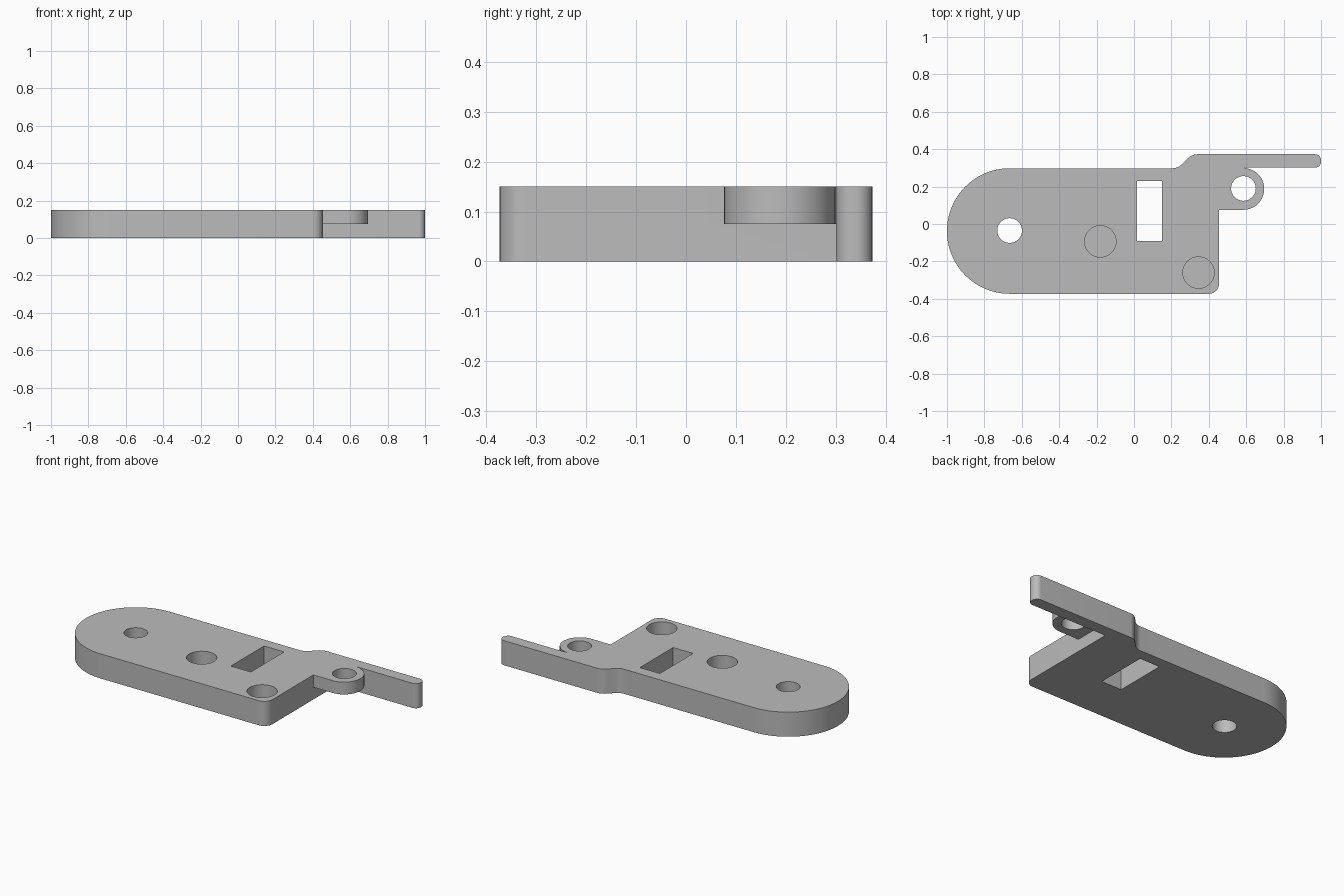
import bpy, bmesh, math
from mathutils import Vector

cube = bpy.data.objects.get("Cube")
if cube:
    bpy.data.objects.remove(cube, do_unlink=True)

THICK = 0.15
LUG_BASE = 0.075
POCKET_FLOOR = 0.04

grey = bpy.data.materials.new("plain grey")
grey.use_nodes = True
COLOUR = (0.5, 0.5, 0.5, 1)
grey.diffuse_color = COLOUR
grey.node_tree.nodes["Principled BSDF"].inputs["Base Color"].default_value = COLOUR


def rounded(corners):
    """Outline from (x, y, radius) corners, each replaced by a tangent arc."""
    out = []
    for i, (x, y, r) in enumerate(corners):
        p = Vector((x, y))
        if r == 0:
            out.append(p)
            continue
        a = (Vector(corners[i - 1][:2]) - p).normalized()
        b = (Vector(corners[(i + 1) % len(corners)][:2]) - p).normalized()
        half = a.angle(b) / 2
        centre = p + (a + b).normalized() * (r / math.sin(half))
        start = p + a * (r / math.tan(half)) - centre
        end = p + b * (r / math.tan(half)) - centre
        sweep = math.atan2(start.x * end.y - start.y * end.x, start.dot(end))
        steps = max(6, round(abs(sweep) * (24 if r > 0.2 else 12)))
        for k in range(steps + 1):
            t = sweep * k / steps
            c, s = math.cos(t), math.sin(t)
            out.append(centre + Vector((start.x * c - start.y * s,
                                        start.x * s + start.y * c)))
    return out


def circle(x, y, r, n=64):
    return [Vector((x + r * math.cos(math.tau * k / n),
                    y + r * math.sin(math.tau * k / n))) for k in range(n)]


def prism(name, outline, z0, z1):
    bm = bmesh.new()
    face = bm.faces.new([bm.verts.new((p.x, p.y, z0)) for p in outline])
    top = bmesh.ops.extrude_face_region(bm, geom=[face])["geom"]
    verts = [v for v in top if isinstance(v, bmesh.types.BMVert)]
    bmesh.ops.translate(bm, verts=verts, vec=(0, 0, z1 - z0))
    bmesh.ops.remove_doubles(bm, verts=bm.verts, dist=1e-5)
    bmesh.ops.recalc_face_normals(bm, faces=bm.faces)
    mesh = bpy.data.meshes.new(name)
    bm.to_mesh(mesh)
    bm.free()
    mesh.materials.append(grey)
    obj = bpy.data.objects.new(name, mesh)
    bpy.context.collection.objects.link(obj)
    return obj


def combine(target, tool, operation):
    bpy.context.view_layer.objects.active = target
    mod = target.modifiers.new(operation.lower(), "BOOLEAN")
    mod.operation, mod.solver, mod.object = operation, "EXACT", tool
    bpy.ops.object.modifier_apply(modifier=mod.name)
    bpy.data.objects.remove(tool, do_unlink=True)


# Plate with round end, stepped back edge and thin arm
plate = prism("latch_plate", rounded([
    (-1, -0.373, 0.3354), (0.455, -0.373, 0.055), (0.455, 0.301, 0),
    (1, 0.301, 0.033), (1, 0.373, 0.033), (0.31, 0.373, 0.07),
    (0.235, 0.298, 0.07), (-1, 0.298, 0.3354)]), 0, THICK)

# Half-height lug under the arm
lug = prism("lug", rounded([
    (0.40, 0.076, 0), (0.696, 0.076, 0.111), (0.696, 0.299, 0.111),
    (0.59, 0.299, 0), (0.59, 0.33, 0), (0.40, 0.33, 0)]), LUG_BASE, THICK)
combine(plate, lug, "UNION")

# Through holes, blind pockets and slot
for x, y, r, floor in [(-0.665, -0.035, 0.066, -0.1), (0.585, 0.19, 0.066, -0.1),
                       (-0.18, -0.093, 0.084, POCKET_FLOOR),
                       (0.345, -0.26, 0.084, POCKET_FLOOR)]:
    combine(plate, prism("hole_cutter", circle(x, y, r), floor, 0.3), "DIFFERENCE")
slot = rounded([(0.015, -0.09, 0), (0.15, -0.09, 0), (0.15, 0.23, 0), (0.015, 0.23, 0)])
combine(plate, prism("slot_cutter", slot, -0.1, 0.3), "DIFFERENCE")

# Smooth curved walls, sharp rims
bpy.ops.object.select_all(action="DESELECT")
plate.select_set(True)
bpy.context.view_layer.objects.active = plate
bpy.ops.object.shade_smooth_by_angle(angle=math.radians(30))
